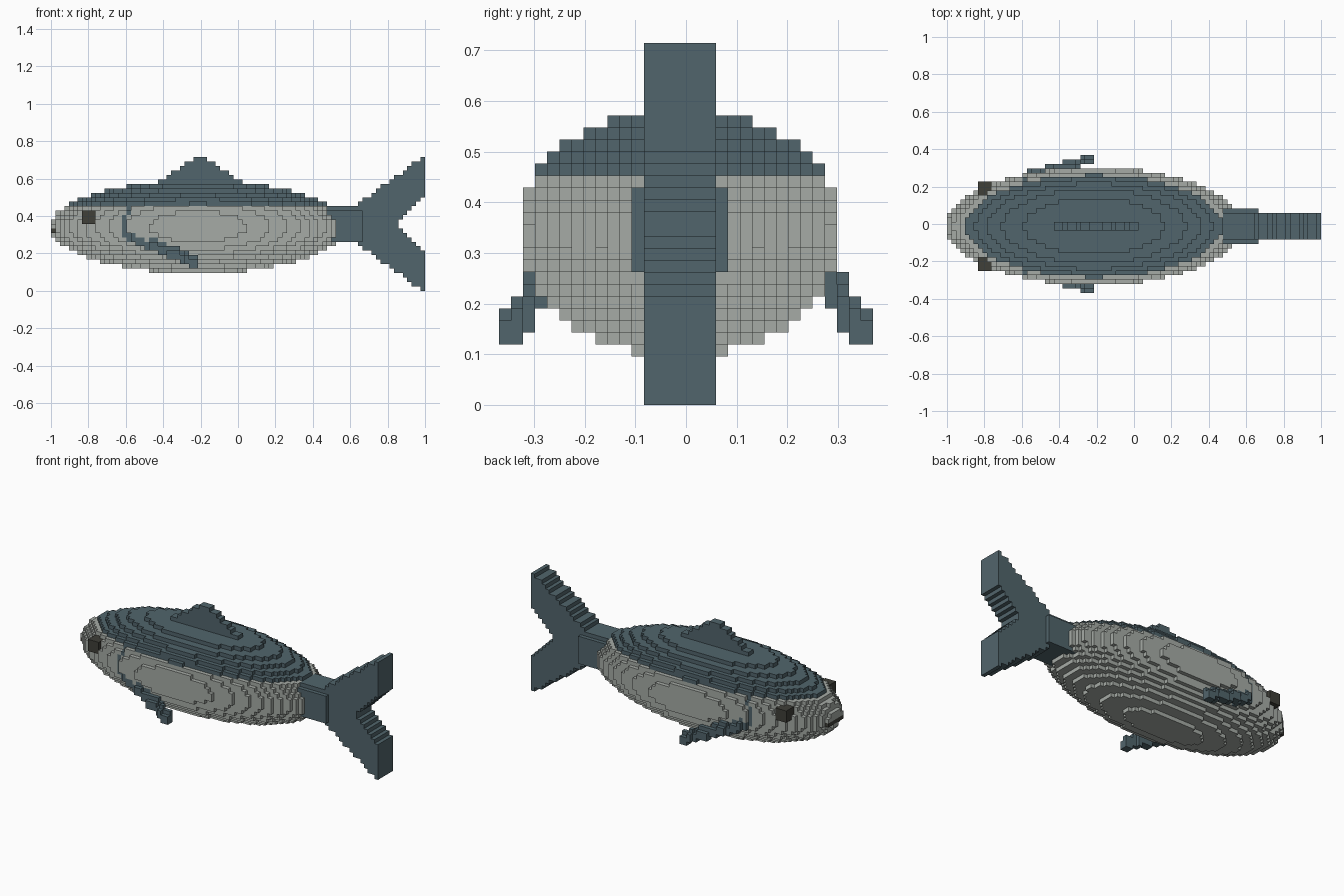
import bpy, bmesh, math

if "Cube" in bpy.data.objects:
    bpy.data.objects.remove(bpy.data.objects["Cube"])

V = 1 / 42          # voxel edge: the fish is 84 voxels long


def material(name, rgb):
    m = bpy.data.materials.new(name)
    m.diffuse_color = (*rgb, 1)
    m.use_nodes = True
    m.node_tree.nodes["Principled BSDF"].inputs["Base Color"].default_value = m.diffuse_color
    return m


SLATE, SILVER, BLACK = range(3)
mats = [material("slate blue", (0.083, 0.13, 0.15)),
        material("silver grey", (0.38, 0.41, 0.38)),
        material("dark eye", (0.05, 0.05, 0.04))]

cells = {}          # (i, j, k) -> (part, colour); later parts replace earlier ones


def box(part, colour, i0, i1, j0, j1, k0, k1):
    for i in range(i0, i1):
        for j in range(j0, j1):
            for k in range(k0, k1):
                cells[i, j, k] = (part, colour)


# Body: ellipsoid with a dark back
for i in range(66):
    for j in range(1, 29):
        for k in range(4, 24):
            d = (((i + .5 - 33) / 33.1) ** 2 + ((j + .5 - 15) / 13.25) ** 2
                 + ((k + .5 - 14.35) / 10.42) ** 2)
            if d <= 1:
                gill = (i == 16 and 12 <= k < 17) or (i == 17 and 17 <= k < 19)
                cells[i, j, k] = ("body", SLATE if k >= 19 or gill else SILVER)

# Tail root and forked tail fin, symmetric about height 15
box("tail_root", SLATE, 62, 70, 11, 19, 11, 18)
for d in range(15):
    start = 62 if d < 4 else round(69 + (d - 4) * 1.36)
    end = min(84, 78 + d)
    for k in (15 + d, 14 - d):
        box("tail_fin", SLATE, start, end, 12, 18, k, k + 1)

# Stepped dorsal fin
for r in range(6):
    box("dorsal_fin", SLATE, 32 - math.ceil(1.5 * r), 35 + math.ceil(1.5 * r),
        14, 16, 29 - r, 30 - r)

# Pectoral fins: slanting down and outward on both sides
for i in range(17, 33):
    t = (i - 17) / 15
    k = round(11 - 6 * t)
    w = round(10.5 + 3.7 * t)
    for s in (-1, 1):
        for a in (w, w + 1):
            j = 15 + s * a
            box("pectoral_fins", SLATE, i, i + 1, j, j + 1, k, k + (3 if a == w else 2))

# Eyes and mouth
box("eyes", BLACK, 7, 10, 5, 8, 15, 18)
box("eyes", BLACK, 7, 10, 22, 25, 15, 18)
box("mouth", BLACK, 0, 1, 12, 18, 13, 14)

# Corner offsets of the quad on each side of a voxel
SIDES = {}
for axis in range(3):
    u, v = (axis + 1) % 3, (axis + 2) % 3
    for sign in (-1, 1):
        n = [0, 0, 0]
        n[axis] = sign
        quad = []
        for a, b in ((0, 0), (1, 0), (1, 1), (0, 1))[::sign]:
            c = [0, 0, 0]
            c[axis], c[u], c[v] = int(sign > 0), a, b
            quad.append(c)
        SIDES[tuple(n)] = quad


def build(part):
    """Mesh the exposed voxel faces of one part."""
    bm = bmesh.new()
    verts = {}
    for (i, j, k), (p, colour) in cells.items():
        if p != part:
            continue
        for n, quad in SIDES.items():
            if (i + n[0], j + n[1], k + n[2]) in cells:
                continue
            loop = []
            for a, b, c in quad:
                key = (i + a, j + b, k + c)
                if key not in verts:
                    verts[key] = bm.verts.new((key[0] * V - 1, (key[1] - 15.5) * V, key[2] * V))
                loop.append(verts[key])
            bm.faces.new(loop).material_index = colour
    mesh = bpy.data.meshes.new(part)
    bm.to_mesh(mesh)
    bm.free()
    for m in mats:
        mesh.materials.append(m)
    bpy.context.collection.objects.link(bpy.data.objects.new(part, mesh))


for part in ("body", "tail_root", "tail_fin", "dorsal_fin", "pectoral_fins", "eyes", "mouth"):
    build(part)
